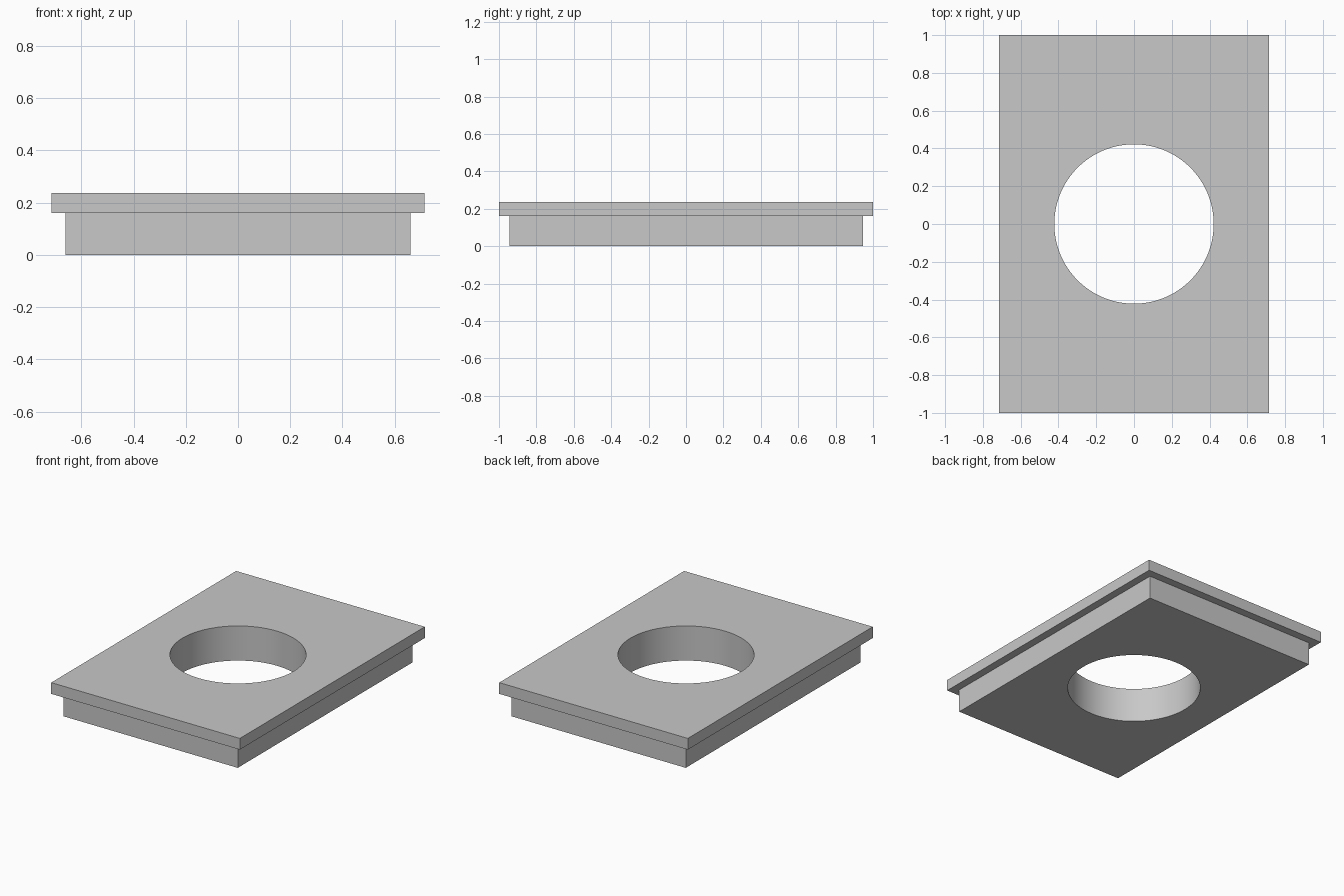
import bpy
import bmesh
import math

default_cube = bpy.data.objects.get("Cube")
if default_cube:
    bpy.data.objects.remove(default_cube, do_unlink=True)

BODY = (0.66, 0.945)      # half sizes of the lower block
FLANGE = (0.714, 1.0)     # half sizes of the overhanging plate
STEP_Z, TOP_Z = 0.16, 0.237
HOLE_RADIUS = 0.422

grey = bpy.data.materials.new("plain_grey")
grey.use_nodes = True
colour = (0.58, 0.58, 0.58, 1.0)
grey.diffuse_color = colour
grey.node_tree.nodes["Principled BSDF"].inputs["Base Color"].default_value = colour


def add_object(name, bm):
    bmesh.ops.recalc_face_normals(bm, faces=bm.faces[:])
    mesh = bpy.data.meshes.new(name)
    bm.to_mesh(mesh)
    bm.free()
    mesh.materials.append(grey)
    obj = bpy.data.objects.new(name, mesh)
    bpy.context.collection.objects.link(obj)
    return obj


# Stepped plate: stacked rectangular outlines joined into one solid
bm = bmesh.new()
rings = []
for (hx, hy), z in ((BODY, 0), (BODY, STEP_Z), (FLANGE, STEP_Z), (FLANGE, TOP_Z)):
    rings.append([bm.verts.new((sx * hx, sy * hy, z))
                  for sx, sy in ((-1, -1), (1, -1), (1, 1), (-1, 1))])
for low, high in zip(rings, rings[1:]):
    for i in range(4):
        j = (i + 1) % 4
        bm.faces.new((low[i], low[j], high[j], high[i]))
bm.faces.new(rings[0])
bm.faces.new(rings[-1])
plate = add_object("stepped_plate", bm)

# Round through hole
bm = bmesh.new()
bmesh.ops.create_cone(bm, cap_ends=True, segments=96, radius1=HOLE_RADIUS,
                      radius2=HOLE_RADIUS, depth=1.0)
cutter = add_object("hole_cutter", bm)
cutter.hide_render = True

cut = plate.modifiers.new("round_hole", 'BOOLEAN')
cut.operation = 'DIFFERENCE'
cut.solver = 'EXACT'
cut.object = cutter
bpy.ops.object.select_all(action='DESELECT')
plate.select_set(True)
bpy.context.view_layer.objects.active = plate
bpy.ops.object.modifier_apply(modifier=cut.name)
bpy.data.objects.remove(cutter, do_unlink=True)

# Smooth hole wall, sharp rims and corners
bpy.ops.object.shade_smooth_by_angle(angle=math.radians(30))
